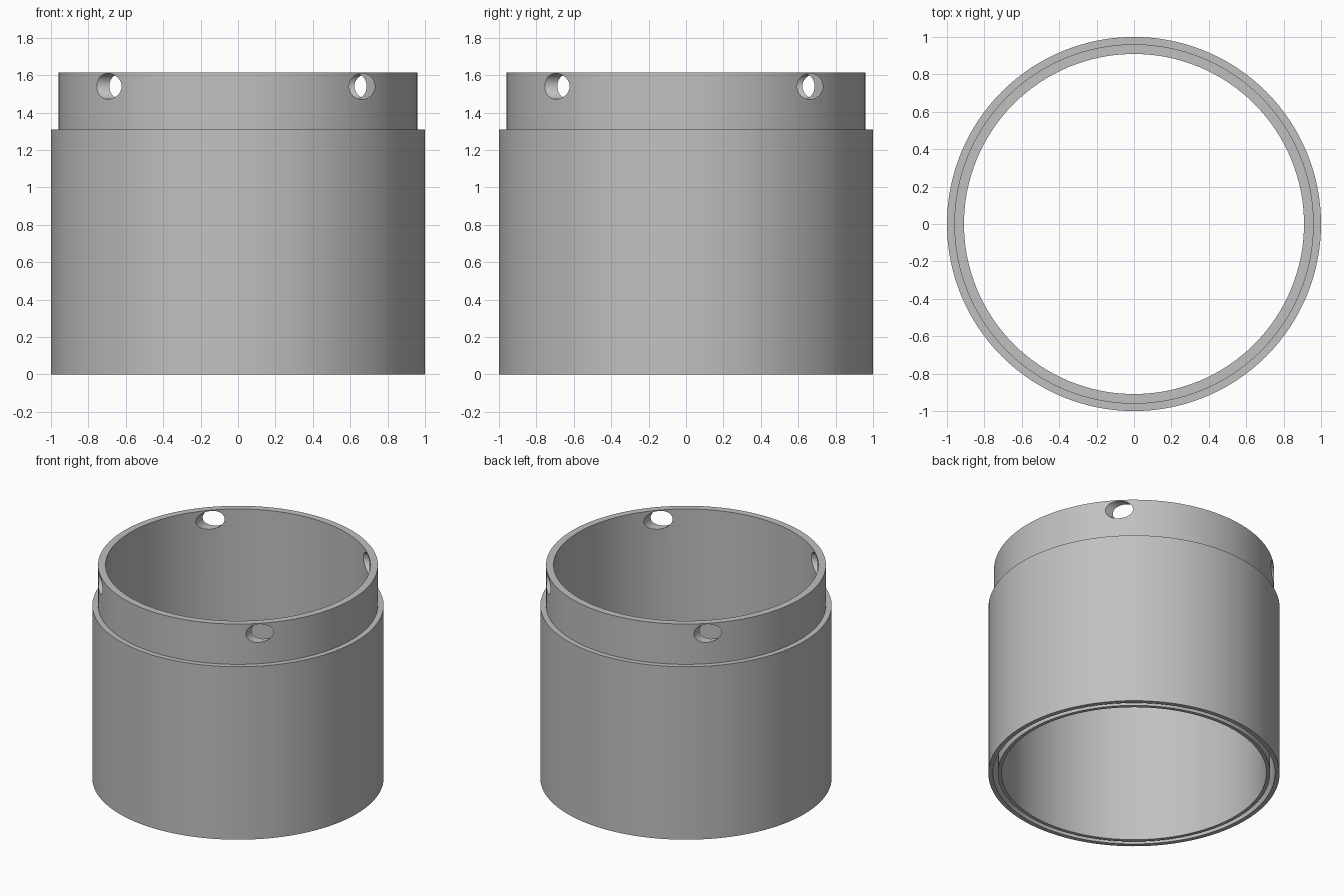
import bpy, bmesh, math
from mathutils import Matrix, Vector

if "Cube" in bpy.data.objects:
    bpy.data.objects.remove(bpy.data.objects["Cube"], do_unlink=True)

SEGMENTS = 128
R_OUT, R_NECK, R_IN = 1.0, 0.961, 0.909      # body, neck and bore radii
H_STEP, H_TOP = 1.31, 1.615                  # shoulder and rim heights
GROOVE_OUT, GROOVE_IN, GROOVE_H = 0.968, 0.935, 0.31
HOLE_R, HOLE_OFFSET, HOLE_Z = 0.069, 0.663, 1.54

grey = bpy.data.materials.new("plain_grey")
grey.use_nodes = True
colour = (0.53, 0.53, 0.53, 1)
grey.diffuse_color = colour
grey.node_tree.nodes["Principled BSDF"].inputs["Base Color"].default_value = colour


def make_object(name, bm):
    bmesh.ops.recalc_face_normals(bm, faces=bm.faces)
    mesh = bpy.data.meshes.new(name)
    bm.to_mesh(mesh)
    bm.free()
    obj = bpy.data.objects.new(name, mesh)
    bpy.context.collection.objects.link(obj)
    mesh.materials.append(grey)
    return obj


def lathe(name, profile):
    """Spin a closed (radius, height) profile around z."""
    bm = bmesh.new()
    rings = []
    for i in range(SEGMENTS):
        a = math.tau * i / SEGMENTS
        rings.append([bm.verts.new((r * math.cos(a), r * math.sin(a), z)) for r, z in profile])
    n = len(profile)
    for i in range(SEGMENTS):
        a, b = rings[i], rings[(i + 1) % SEGMENTS]
        for j in range(n):
            k = (j + 1) % n
            bm.faces.new((a[j], b[j], b[k], a[k]))
    return make_object(name, bm)


# Stepped sleeve with an annular groove in its lower edge
sleeve = lathe("stepped_sleeve", [
    (R_OUT, 0), (R_OUT, H_STEP), (R_NECK, H_STEP), (R_NECK, H_TOP),
    (R_IN, H_TOP), (R_IN, 0), (GROOVE_IN, 0), (GROOVE_IN, GROOVE_H),
    (GROOVE_OUT, GROOVE_H), (GROOVE_OUT, 0)])

# Four off-centre pin holes, each turned a quarter from the last
bm = bmesh.new()
for i in range(4):
    place = (Matrix.Rotation(math.pi / 2 * i, 4, "Z")
             @ Matrix.Translation(Vector((HOLE_OFFSET, -0.68, HOLE_Z)))
             @ Matrix.Rotation(math.pi / 2, 4, "X"))
    bmesh.ops.create_cone(bm, cap_ends=True, segments=48, radius1=HOLE_R,
                          radius2=HOLE_R, depth=0.5, matrix=place)
cutter = make_object("pin_hole_cutter", bm)
cutter.hide_render = True

cut = sleeve.modifiers.new("pin_holes", "BOOLEAN")
cut.operation = "DIFFERENCE"
cut.solver = "EXACT"
cut.object = cutter

bpy.ops.object.select_all(action="DESELECT")
sleeve.select_set(True)
bpy.context.view_layer.objects.active = sleeve
bpy.ops.object.modifier_apply(modifier=cut.name)
bpy.data.objects.remove(cutter, do_unlink=True)
bpy.ops.object.shade_smooth_by_angle(angle=math.radians(30))
